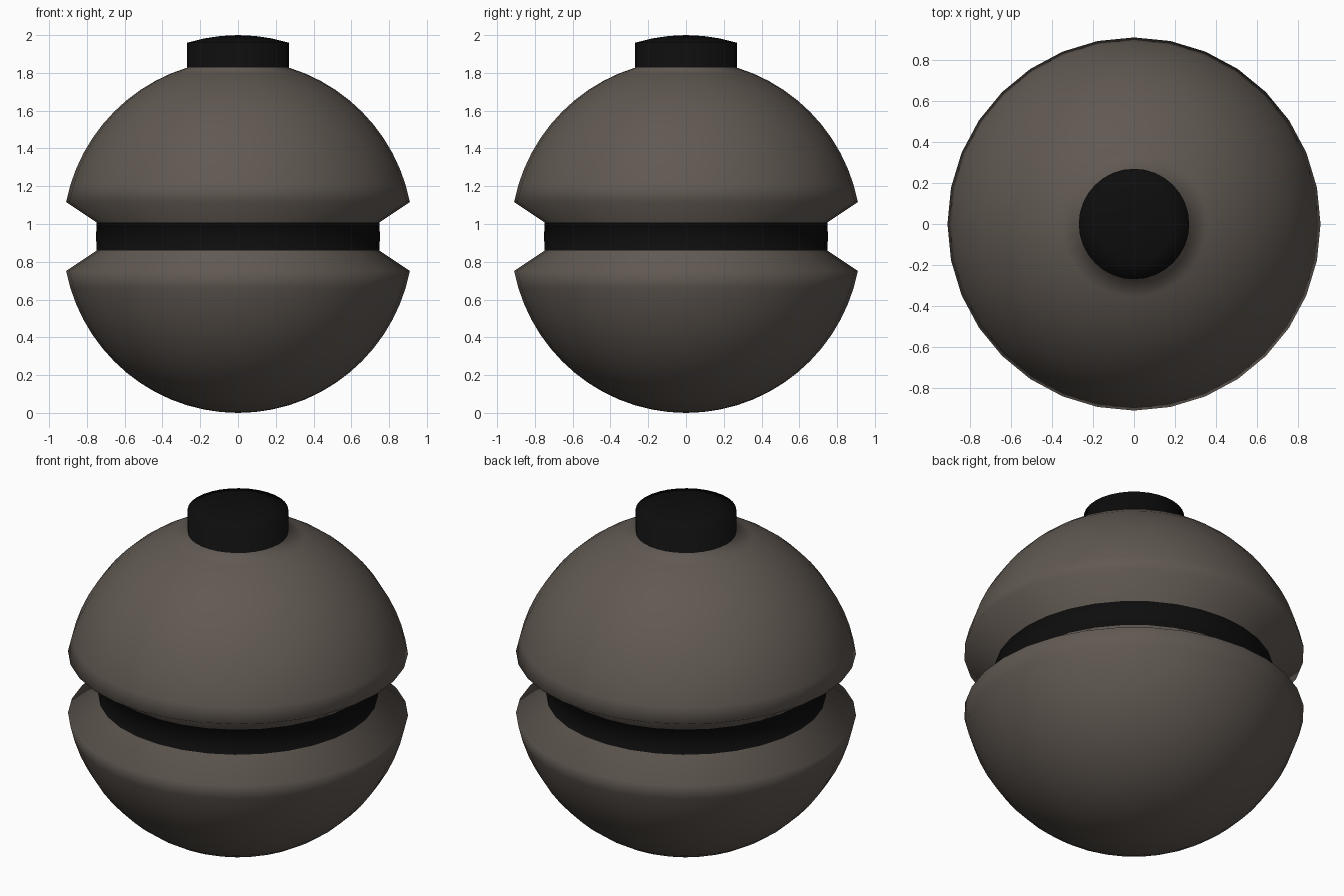
import bpy, bmesh
from math import sin, cos, pi

if "Cube" in bpy.data.objects:
    bpy.data.objects.remove(bpy.data.objects["Cube"])

RXY, RZ, CZ = 0.928, 0.934, 0.934   # sphere radii and centre height
LIFT = 0.132                        # height of the top button
GROOVE = 0.81                       # scale of the recessed equator band
SIDES, RINGS, BUTTON_RING = 32, 32, 3


def material(name, color):
    m = bpy.data.materials.new(name)
    m.diffuse_color = (*color, 1)
    m.use_nodes = True
    m.node_tree.nodes["Principled BSDF"].inputs["Base Color"].default_value = m.diffuse_color
    return m


# Half outline from the top pole to the bottom pole
profile = []
for i in range(RINGS + 1):
    a = pi * i / RINGS
    s = GROOVE if abs(i - RINGS // 2) <= 1 else 1.0
    r, z = RXY * sin(a) * s, CZ + RZ * cos(a) * s
    if i <= BUTTON_RING:
        profile.append((r, z + LIFT))
    if i >= BUTTON_RING:
        profile.append((r, z))

# Lathe the outline
bm = bmesh.new()
verts = [bm.verts.new((r, 0, z)) for r, z in profile]
edges = [bm.edges.new(pair) for pair in zip(verts, verts[1:])]
bmesh.ops.spin(bm, geom=verts + edges, cent=(0, 0, 0), axis=(0, 0, 1),
               angle=2 * pi, steps=SIDES)
bmesh.ops.remove_doubles(bm, verts=bm.verts[:], dist=1e-4)
bmesh.ops.recalc_face_normals(bm, faces=bm.faces[:])

# Dark button on top and dark band in the groove
button_base = CZ + RZ * cos(pi * BUTTON_RING / RINGS)
for f in bm.faces:
    c = f.calc_center_median()
    f.smooth = True
    f.material_index = int(c.z > button_base + 0.01 or abs(c.z - CZ) < 0.06)

mesh = bpy.data.meshes.new("grooved_ball")
bm.to_mesh(mesh)
bm.free()
mesh.materials.append(material("shell_grey", (0.12, 0.1, 0.085)))
mesh.materials.append(material("dark_trim", (0.004, 0.004, 0.004)))
ball = bpy.data.objects.new("grooved_ball", mesh)
bpy.context.collection.objects.link(ball)
